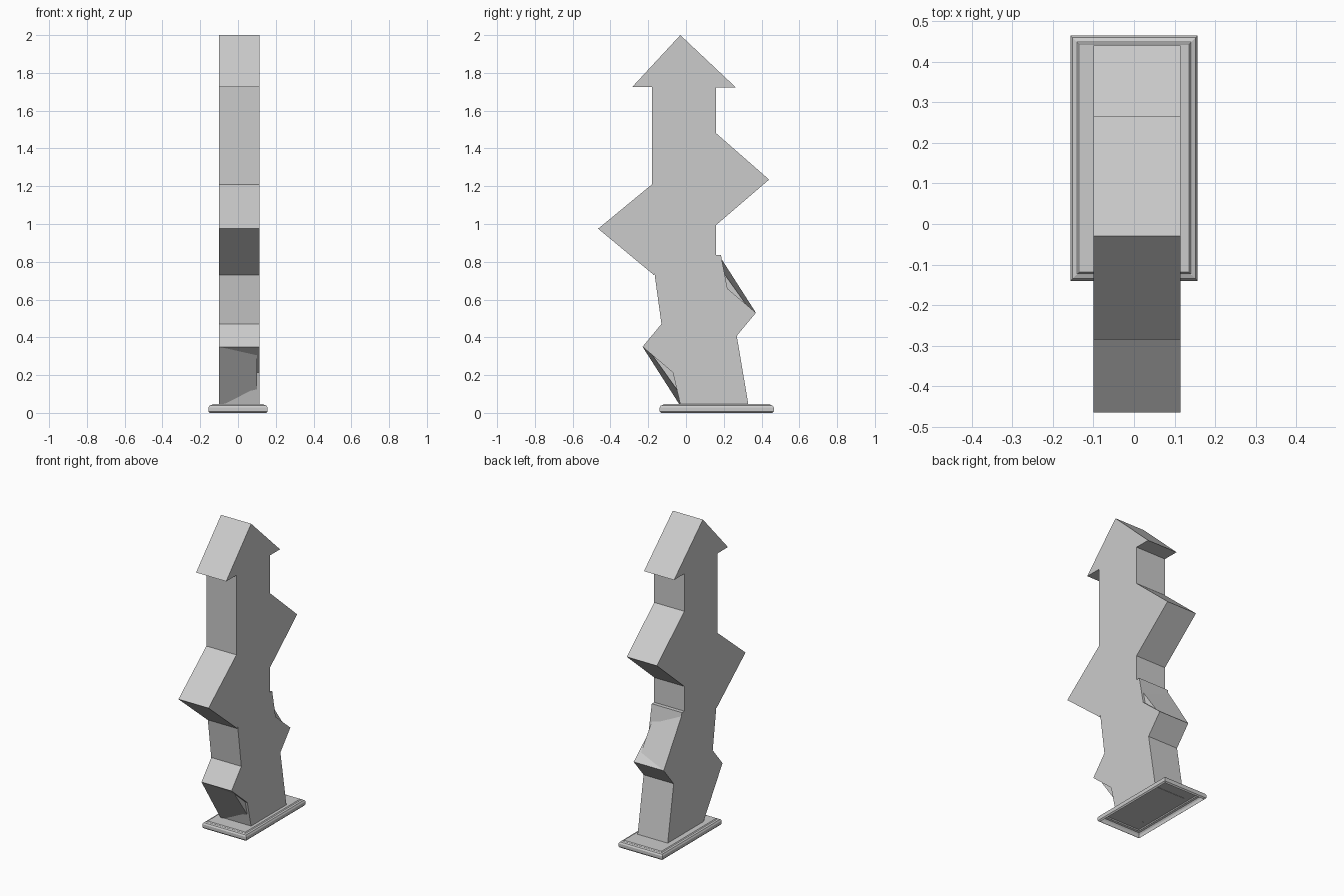
import bpy, bmesh

if "Cube" in bpy.data.objects:
    bpy.data.objects.remove(bpy.data.objects["Cube"])

stone = bpy.data.materials.new("stone_grey")
stone.use_nodes = True
grey = (0.6, 0.6, 0.6, 1)
stone.diffuse_color = grey
stone.node_tree.nodes["Principled BSDF"].inputs["Base Color"].default_value = grey

X0, X1 = -0.10, 0.115
PIVOT = (0.07, 0.44)


def loft(name, rings, cap_start=True):
    """Bridge closed rings of points with quads and cap the ends."""
    bm = bmesh.new()
    loops = [[bm.verts.new(p) for p in ring] for ring in rings]
    n = len(loops[0])
    for a, b in zip(loops, loops[1:]):
        for i in range(n):
            j = (i + 1) % n
            bm.faces.new((a[i], a[j], b[j], b[i]))
    bm.faces.new(loops[-1])
    if cap_start:
        bm.faces.new(loops[0][::-1])
    bmesh.ops.recalc_face_normals(bm, faces=bm.faces)
    mesh = bpy.data.meshes.new(name)
    bm.to_mesh(mesh)
    bm.free()
    mesh.materials.append(stone)
    obj = bpy.data.objects.new(name, mesh)
    bpy.context.collection.objects.link(obj)
    return obj


def slab(name, profile, far_profile=None, x1=X1):
    """Extrude a side profile of (y, z) points across the width."""
    far = far_profile or profile
    return loft(name, [[(X0, y, z) for y, z in profile],
                       [(x1, y, z) for y, z in far]])


def half_turn(profile):
    return [(2 * PIVOT[0] - y, 2 * PIVOT[1] - z) for y, z in profile]


# Moulded plinth, open underneath: (inset, height) steps
steps = [(0.008, 0), (0, 0.008), (0, 0.028), (0.006, 0.038),
         (0.014, 0.041), (0.017, 0.041), (0.022, 0.047)]
rings = []
for inset, z in steps:
    x, y0, y1 = 0.157 - inset, -0.14 + inset, 0.465 - inset
    rings.append([(-x, y0, z), (x, y0, z), (x, y1, z), (-x, y1, z)])
loft("plinth", rings, cap_start=False)

# Leaning trunk and upright column
slab("trunk", [(-0.03, 0.045), (0.33, 0.045), (0.27, 0.40), (0.185, 0.835),
               (-0.18, 0.835), (-0.13, 0.47)])
slab("column", [(-0.18, 0.83), (0.16, 0.83), (0.16, 1.73), (-0.18, 1.73)])

# Pointed pieces
slab("top_point", [(-0.285, 1.725), (0.265, 1.722), (-0.03, 2.0)])
slab("back_point", [(0.16, 0.995), (0.44, 1.235), (0.16, 1.48)])
slab("front_point", [(-0.18, 1.21), (-0.465, 0.975), (-0.17, 0.73), (-0.12, 0.9)])

# Tilted block with a tapered wedge at each end
lower = [(-0.06, 0.555), (-0.23, 0.35), (0.035, 0.125), (0.205, 0.33)]
wedge = [(-0.23, 0.35), (-0.035, 0.045), (0.035, 0.125)]
wedge_far = [(-0.177, 0.305), (-0.01, 0.07), (0.035, 0.125)]
for side, place in (("lower", lambda p: p), ("upper", half_turn)):
    slab(side + "_tilted_block", place(lower))
    slab(side + "_wedge", place(wedge), place(wedge_far), x1=0.10)
